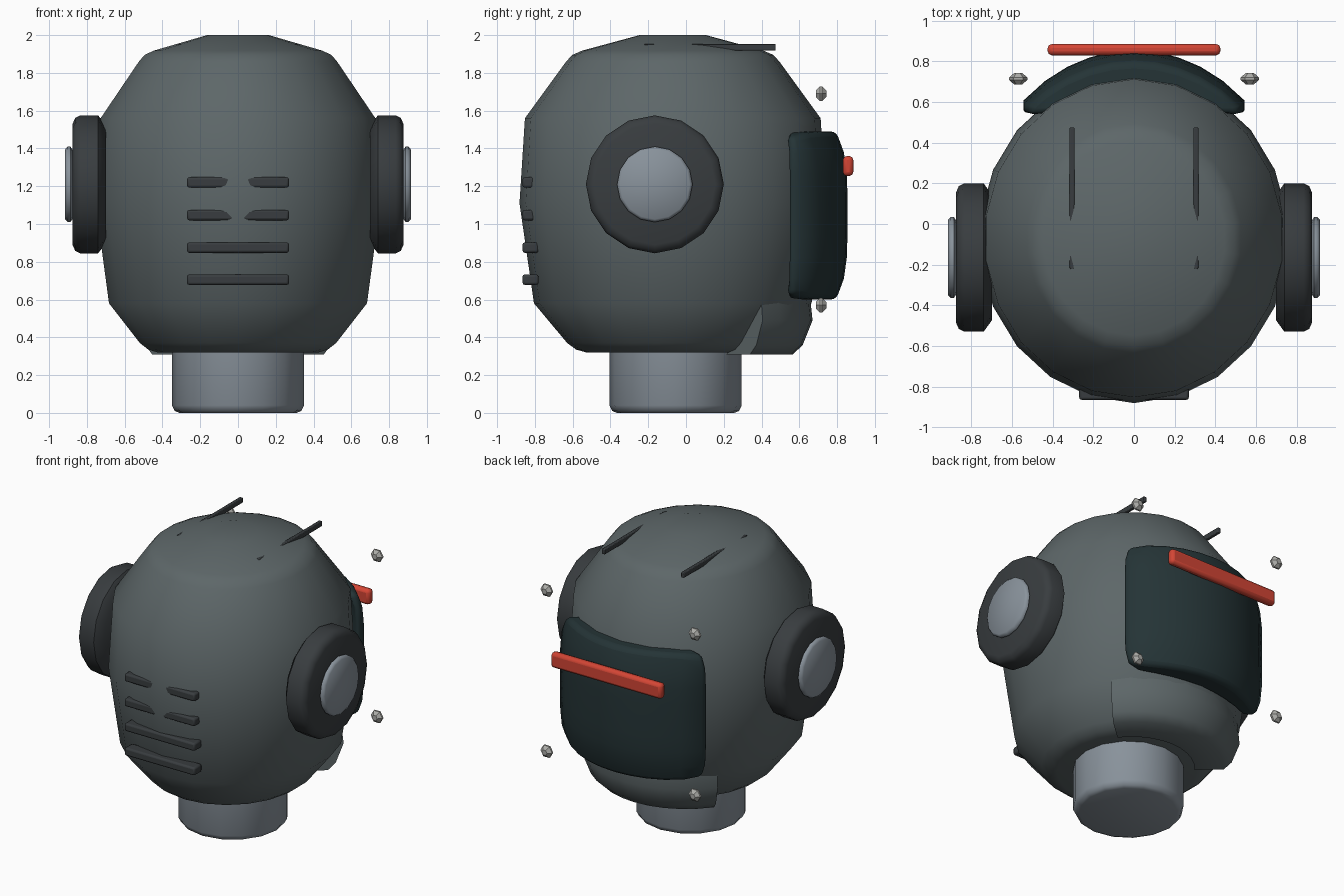
import bpy
import bmesh
from math import sin, cos, pi, radians, sqrt
from mathutils import Matrix

if "Cube" in bpy.data.objects:
    bpy.data.objects.remove(bpy.data.objects["Cube"], do_unlink=True)


def material(name, r, g, b):
    m = bpy.data.materials.new(name)
    m.use_nodes = True
    m.diffuse_color = (r, g, b, 1)
    m.node_tree.nodes["Principled BSDF"].inputs["Base Color"].default_value = (r, g, b, 1)
    return m


SHELL = material("shell_grey", 0.11, 0.135, 0.14)
STEEL = material("steel", 0.25, 0.29, 0.33)
DARK = material("dark_rubber", 0.04, 0.046, 0.05)
GLASS = material("visor_glass", 0.018, 0.034, 0.037)
RED = material("red", 0.65, 0.06, 0.035)
SILVER = material("silver", 0.42, 0.42, 0.4)
CENTRE_Y = -0.07


def finish(bm, name, mat, bevel=0, segments=2, angle=50):
    bmesh.ops.recalc_face_normals(bm, faces=bm.faces)
    mesh = bpy.data.meshes.new(name)
    bm.to_mesh(mesh)
    bm.free()
    ob = bpy.data.objects.new(name, mesh)
    bpy.context.collection.objects.link(ob)
    mesh.materials.append(mat)
    if bevel:
        mod = ob.modifiers.new("Bevel", "BEVEL")
        mod.width = bevel
        mod.segments = segments
        mod.limit_method = "ANGLE"
        mod.angle_limit = radians(50)
    bpy.ops.object.select_all(action="DESELECT")
    bpy.context.view_layer.objects.active = ob
    ob.select_set(True)
    bpy.ops.object.shade_smooth_by_angle(angle=radians(angle))
    return ob


def lathe(name, profile, n, mat, matrix, angle=50):
    """Spin (radius, height) points around z with capped ends."""
    bm = bmesh.new()
    rings = [[bm.verts.new((r * sin(2 * pi * i / n), -r * cos(2 * pi * i / n), z))
              for i in range(n)] for r, z in profile]
    for a, b in zip(rings, rings[1:]):
        for i in range(n):
            j = (i + 1) % n
            bm.faces.new((a[i], a[j], b[j], b[i]))
    bm.faces.new(rings[0])
    bm.faces.new(rings[-1])
    bm.transform(matrix)
    return finish(bm, name, mat, angle=angle)


def box(name, size, loc, mat, bevel):
    bm = bmesh.new()
    bmesh.ops.create_cube(bm, size=1)
    bm.transform(Matrix.Translation(loc) @ Matrix.Diagonal((*size, 1)))
    return finish(bm, name, mat, bevel)


# Helmet shell and neck
shell_profile = [(0.43, 0.32), (0.48, 0.335), (0.525, 0.37), (0.69, 0.58), (0.762, 1.11),
                 (0.735, 1.56), (0.53, 1.86), (0.5, 1.895), (0.45, 1.918), (0.165, 2.0)]
lathe("helmet_shell", shell_profile, 22, SHELL,
      Matrix.Translation((0, CENTRE_Y, 0)) @ Matrix.Diagonal((1, 1.065, 1, 1)), 65)
lathe("neck", [(0.31, 0), (0.335, 0.01), (0.35, 0.04), (0.35, 0.45)], 16, STEEL,
      Matrix.Translation((0, -0.055, 0)), 65)

# Ear pads and their caps
ear_profile = [(0.31, 0.7), (0.365, 0.74), (0.365, 0.835), (0.352, 0.862), (0.32, 0.876)]
cap_profile = [(0.18, 0.874), (0.2, 0.887), (0.2, 0.902), (0.185, 0.915)]
for side, label in ((1, "left"), (-1, "right")):
    m = Matrix.Translation((0, -0.165, 1.21)) @ Matrix.Rotation(side * pi / 2, 4, "Y")
    lathe(label + "_ear_pad", ear_profile, 16, DARK, m)
    lathe(label + "_ear_cap", cap_profile, 16, STEEL, m)

# Chin guard: a curved band with a closed cross-section
chin_section = [(0.86, 0.31), (0.93, 0.36), (1.0, 0.49), (0.98, 0.63), (0.7, 0.63), (0.6, 0.31)]
bm = bmesh.new()
rows = []
for i in range(11):
    a = radians(-50 + 10 * i)
    rows.append([bm.verts.new((0.69 * f * sin(a), CENTRE_Y + 0.74 * f * cos(a), z))
                 for f, z in chin_section])
for a, b in zip(rows, rows[1:]):
    for k in range(len(a)):
        j = (k + 1) % len(a)
        bm.faces.new((a[k], a[j], b[j], b[k]))
bm.faces.new(rows[0])
bm.faces.new(rows[-1])
finish(bm, "chin_guard", SHELL)

# Visor: a subdivided slab bent around the shell, with rounded corners
NX, NZ = 10, 8
bm = bmesh.new()
layers = []
for back in (False, True):
    grid = []
    for i in range(NX + 1):
        u = 2 * i / NX - 1
        col = []
        for k in range(NZ + 1):
            v = 2 * k / NZ - 1
            corner = 1 - 0.06 * (abs(u) * abs(v)) ** 6
            x = 0.545 * u * corner
            z = 1.045 + 0.445 * v * corner
            y = CENTRE_Y + 0.925 * sqrt(1 - (x / 0.8) ** 2) - 0.06 * v ** 4
            if back:
                y -= 0.09 + 0.06 * (1 - u * u)
                y = max(y, 0.54)
            col.append(bm.verts.new((x, min(y, 0.855), z)))
        grid.append(col)
    for a, b in zip(grid, grid[1:]):
        for k in range(NZ):
            bm.faces.new((a[k], a[k + 1], b[k + 1], b[k]))
    layers.append(grid)


def rim(g):
    return ([c[0] for c in g] + g[-1][1:] + [c[-1] for c in g[-2::-1]] + g[0][-2:0:-1])


front, rear = rim(layers[0]), rim(layers[1])
for i in range(len(front)):
    j = (i + 1) % len(front)
    bm.faces.new((front[i], front[j], rear[j], rear[i]))
finish(bm, "visor", GLASS, bevel=0.045, segments=3, angle=60)

# Red brow bar
box("brow_bar", (0.85, 0.055, 0.105), (0, 0.858, 1.307), RED, 0.02)

# Vent slats
for i, z in enumerate((0.705, 0.875, 1.047, 1.22)):
    box("vent_slat_%d" % (i + 1), (0.54, 0.085, 0.055), (0, -0.823, z), DARK, 0.012)

# Crown fins and visor bolts
stud_profile = [(0.02, -0.028), (0.045, -0.006), (0.045, 0.006), (0.02, 0.028)]
for side, label in ((1, "left"), (-1, "right")):
    box(label + "_crown_fin", (0.024, 0.695, 0.036), (side * 0.305, 0.127, 1.936), DARK, 0.005)
    for z, level in ((1.69, "upper"), (0.57, "lower")):
        m = (Matrix.Translation((side * 0.57, 0.715, z)) @ Matrix.Rotation(pi / 2, 4, "X")
             @ Matrix.Rotation(pi / 2, 4, "Z"))
        lathe(label + "_" + level + "_bolt", stud_profile, 6, SILVER, m, 30)
